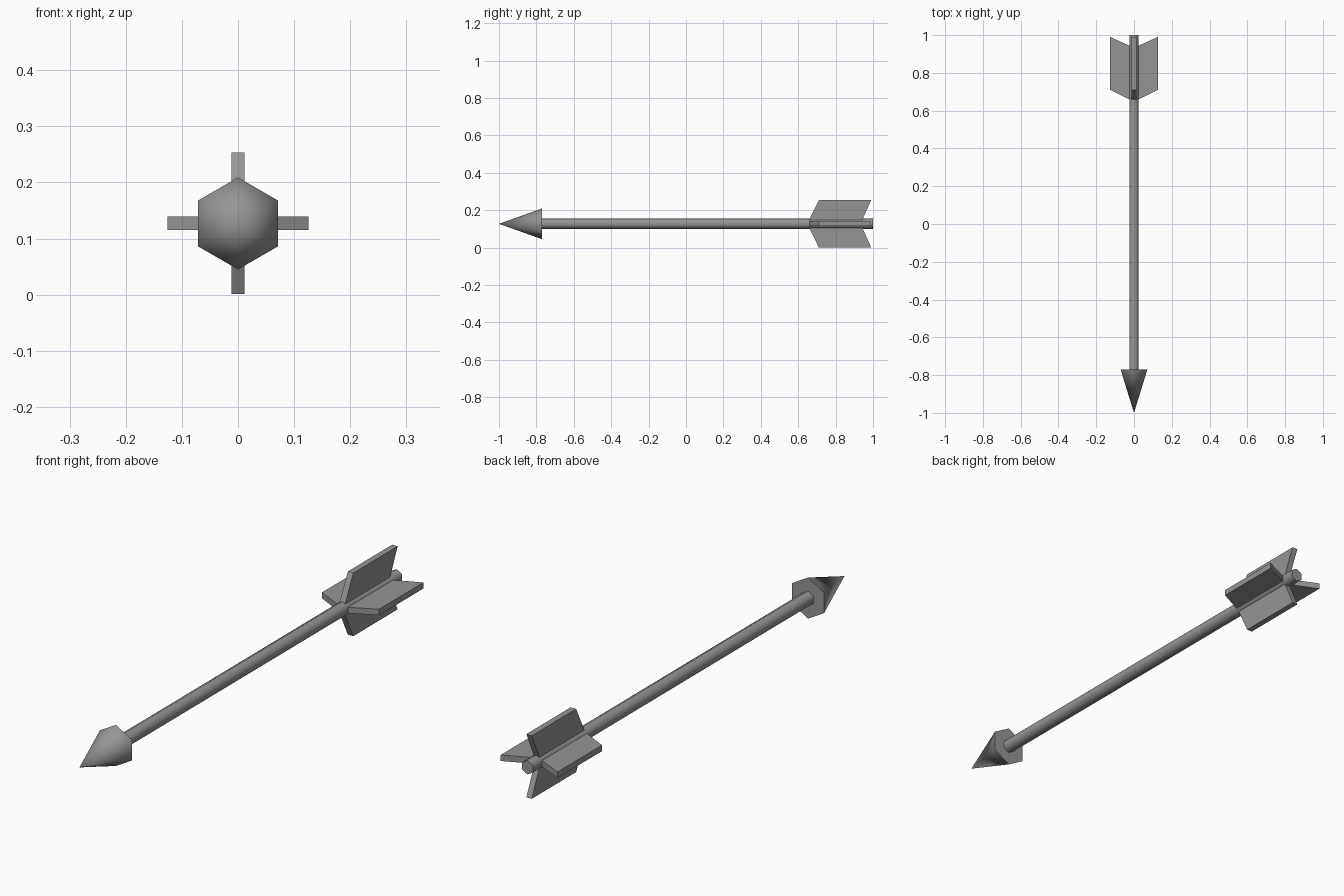
import bpy
import bmesh
from math import pi, radians
from mathutils import Matrix, Vector

cube = bpy.data.objects.get("Cube")
if cube:
    bpy.data.objects.remove(cube, do_unlink=True)

AXIS_Z = 0.127

grey = bpy.data.materials.new("mid_grey")
grey.use_nodes = True
grey.diffuse_color = (0.3, 0.3, 0.3, 1)
grey.node_tree.nodes["Principled BSDF"].inputs["Base Color"].default_value = (0.3, 0.3, 0.3, 1)


def finish(name, bm, smooth_angle=None):
    bmesh.ops.recalc_face_normals(bm, faces=bm.faces)
    mesh = bpy.data.meshes.new(name)
    bm.to_mesh(mesh)
    bm.free()
    mesh.materials.append(grey)
    obj = bpy.data.objects.new(name, mesh)
    bpy.context.collection.objects.link(obj)
    obj.location.z = AXIS_Z
    if smooth_angle:
        bpy.ops.object.select_all(action='DESELECT')
        obj.select_set(True)
        bpy.context.view_layer.objects.active = obj
        bpy.ops.object.shade_smooth_by_angle(angle=radians(smooth_angle))
    return obj


def hex_rod(name, y_front, y_back, r_front, r_back):
    """Six-sided rod or cone along y, with corners at top and bottom."""
    bm = bmesh.new()
    bmesh.ops.create_cone(bm, cap_ends=True, segments=6, radius1=r_back,
                          radius2=r_front, depth=y_back - y_front)
    bmesh.ops.remove_doubles(bm, verts=bm.verts, dist=0.0001)
    # Stand the cone's tip towards -y
    bm.transform(Matrix.Translation((0, (y_front + y_back) / 2, 0))
                 @ Matrix.Rotation(pi / 2, 4, 'X'))
    return finish(name, bm, 65)


# Shaft and pointed head
hex_rod("shaft", -0.78, 1.0, 0.028, 0.028)
hex_rod("arrow_head", -1.0, -0.77, 0.0, 0.082)

# Four swept fins: (y, distance from axis) outline, extruded to thickness
OUTLINE = [(0.655, 0.015), (0.71, 0.126), (0.99, 0.126), (0.94, 0.015)]
THICKNESS = 0.024
for i, side in enumerate(("top", "left", "bottom", "right")):
    bm = bmesh.new()
    face = bm.faces.new([bm.verts.new((-THICKNESS / 2, y, r)) for y, r in OUTLINE])
    ext = bmesh.ops.extrude_face_region(bm, geom=[face])
    bmesh.ops.translate(bm, vec=Vector((THICKNESS, 0, 0)),
                        verts=[v for v in ext["geom"] if isinstance(v, bmesh.types.BMVert)])
    bm.transform(Matrix.Rotation(i * pi / 2, 4, 'Y'))
    finish(side + "_fin", bm)
